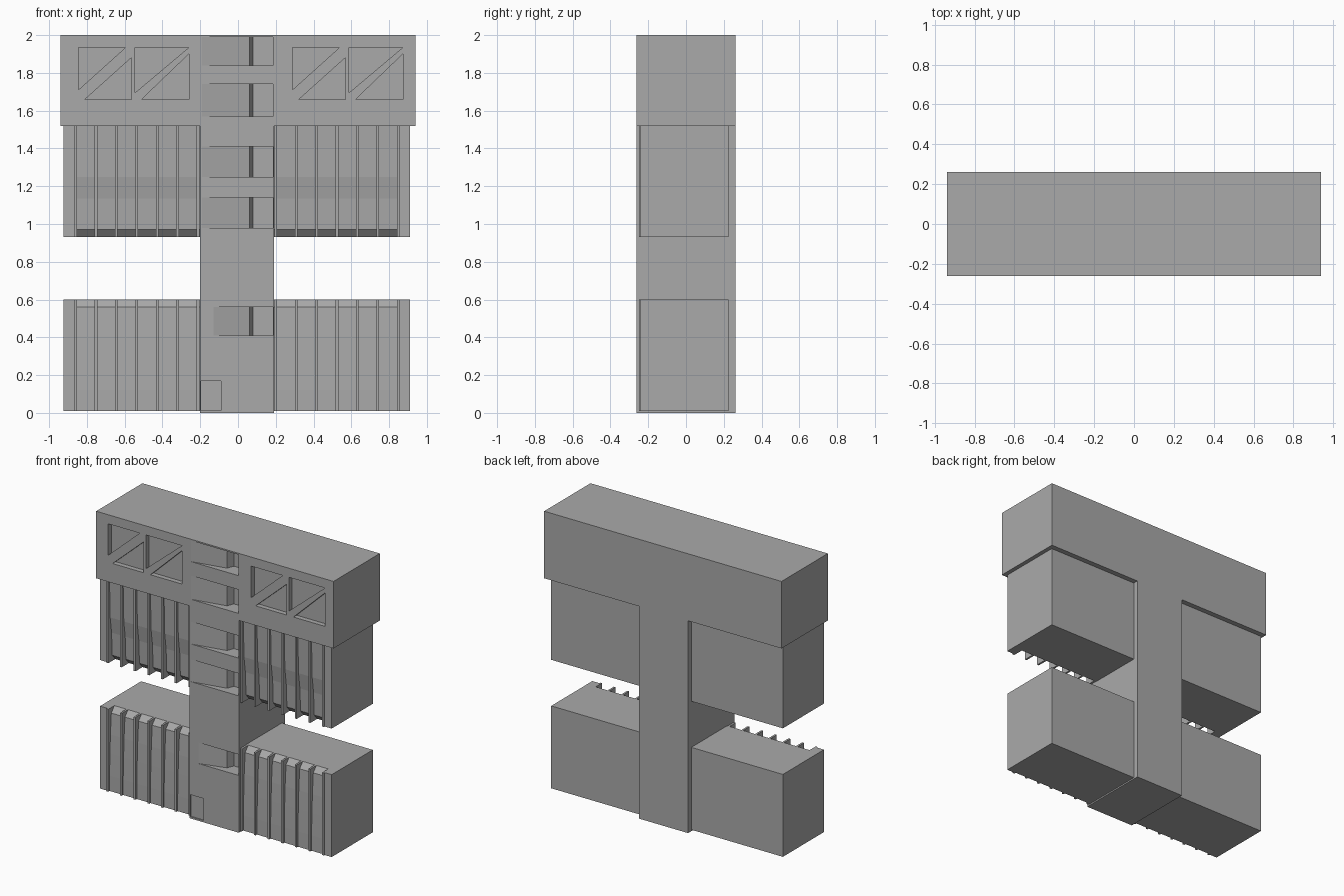
import bpy, bmesh
from mathutils import Vector

if "Cube" in bpy.data.objects:
    bpy.data.objects.remove(bpy.data.objects["Cube"])

grey = bpy.data.materials.new("concrete_grey")
grey.diffuse_color = (0.4, 0.4, 0.4, 1)
grey.use_nodes = True
grey.node_tree.nodes["Principled BSDF"].inputs["Base Color"].default_value = grey.diffuse_color


def prism(bm, pts, offset):
    """Extrude a planar polygon along an offset vector into a closed solid."""
    off = Vector(offset)
    a = [bm.verts.new(p) for p in pts]
    b = [bm.verts.new(Vector(p) + off) for p in pts]
    n = len(a)
    bm.faces.new(a)
    bm.faces.new(b[::-1])
    for i in range(n):
        j = (i + 1) % n
        bm.faces.new((a[j], a[i], b[i], b[j]))


def box(bm, x, y, z):
    prism(bm, [(x[0], y[0], z[0]), (x[1], y[0], z[0]),
               (x[1], y[0], z[1]), (x[0], y[0], z[1])], (0, y[1] - y[0], 0))


def finish(bm, name, cutter=False):
    bmesh.ops.recalc_face_normals(bm, faces=bm.faces)
    me = bpy.data.meshes.new(name)
    bm.to_mesh(me)
    bm.free()
    me.materials.append(grey)
    ob = bpy.data.objects.new(name, me)
    bpy.context.collection.objects.link(ob)
    if cutter:
        ob.hide_render = True
        ob.hide_set(True)
    return ob


def cut(ob, cutter):
    m = ob.modifiers.new("cut", 'BOOLEAN')
    m.operation = 'DIFFERENCE'
    m.solver = 'EXACT'
    m.object = cutter


# Central tower with angled window slots and a door
bm = bmesh.new()
box(bm, (-0.20, 0.19), (-0.262, 0.262), (0, 2.0))
tower = finish(bm, "tower")

bm = bmesh.new()
slots = [(-0.13, 0.41, 0.56), (-0.19, 0.98, 1.14), (-0.19, 1.25, 1.41),
         (-0.19, 1.57, 1.74), (-0.19, 1.84, 1.99)]
for x0, z0, z1 in slots:
    prism(bm, [(x0, -0.262, z0), (0.06, -0.21, z0), (0.08, -0.16, z0),
               (0.186, -0.16, z0), (0.186, -0.3, z0), (x0, -0.3, z0)],
          (0, 0, z1 - z0))
box(bm, (-0.195, -0.09), (-0.3, -0.254), (0.012, 0.17))
cut(tower, finish(bm, "tower_slot_cutter", True))

# Overhanging top blocks with triangular recesses
triangles = [
    [(-0.845, 1.935), (-0.595, 1.935), (-0.845, 1.71)],
    [(-0.565, 1.88), (-0.565, 1.66), (-0.81, 1.66)],
    [(-0.545, 1.935), (-0.26, 1.935), (-0.545, 1.695)],
    [(-0.26, 1.90), (-0.26, 1.66), (-0.51, 1.66)],
]
for side, x, shift in (("left", (-0.94, -0.20), 0), ("right", (0.19, 0.94), 1.133)):
    bm = bmesh.new()
    box(bm, x, (-0.262, 0.262), (1.52, 2.0))
    block = finish(bm, "top_block_" + side)
    bm = bmesh.new()
    for tri in triangles:
        prism(bm, [(px + shift, -0.3, pz) for px, pz in tri], (0, 0.073, 0))
    cut(block, finish(bm, "triangle_cutter_" + side, True))

# Wings: faceted front walls given as (y, z), low wings lean back, high ones lean out
low = [(-0.235, 0.01), (-0.235, 0.12), (-0.23, 0.28), (-0.225, 0.41),
       (-0.215, 0.56), (-0.18, 0.60)]
high = [(-0.17, 0.93), (-0.205, 0.97), (-0.212, 1.135), (-0.228, 1.25),
        (-0.232, 1.41), (-0.235, 1.52)]
sides = [("left", -0.86, -0.20, -0.925, -0.86, -0.86),
         ("right", 0.19, 0.845, 0.845, 0.91, 0.20)]
for level, front in (("lower", low), ("upper", high)):
    z = (front[0][1], front[-1][1])
    profile = front + [(0.225, z[1]), (0.225, z[0])]
    for side, x0, x1, p0, p1, fin0 in sides:
        bm = bmesh.new()
        prism(bm, [(x0, py, pz) for py, pz in profile], (x1 - x0, 0, 0))
        finish(bm, f"{level}_wing_{side}")
        # End pillar closing the facade
        bm = bmesh.new()
        box(bm, (p0, p1), (-0.24, 0.225), z)
        finish(bm, f"{level}_end_wall_{side}")
        # Vertical fins
        bm = bmesh.new()
        for i in range(7):
            x = fin0 + i * 0.108
            box(bm, (x - 0.007, x + 0.007), (-0.25, -0.16), z)
        finish(bm, f"{level}_fins_{side}")
